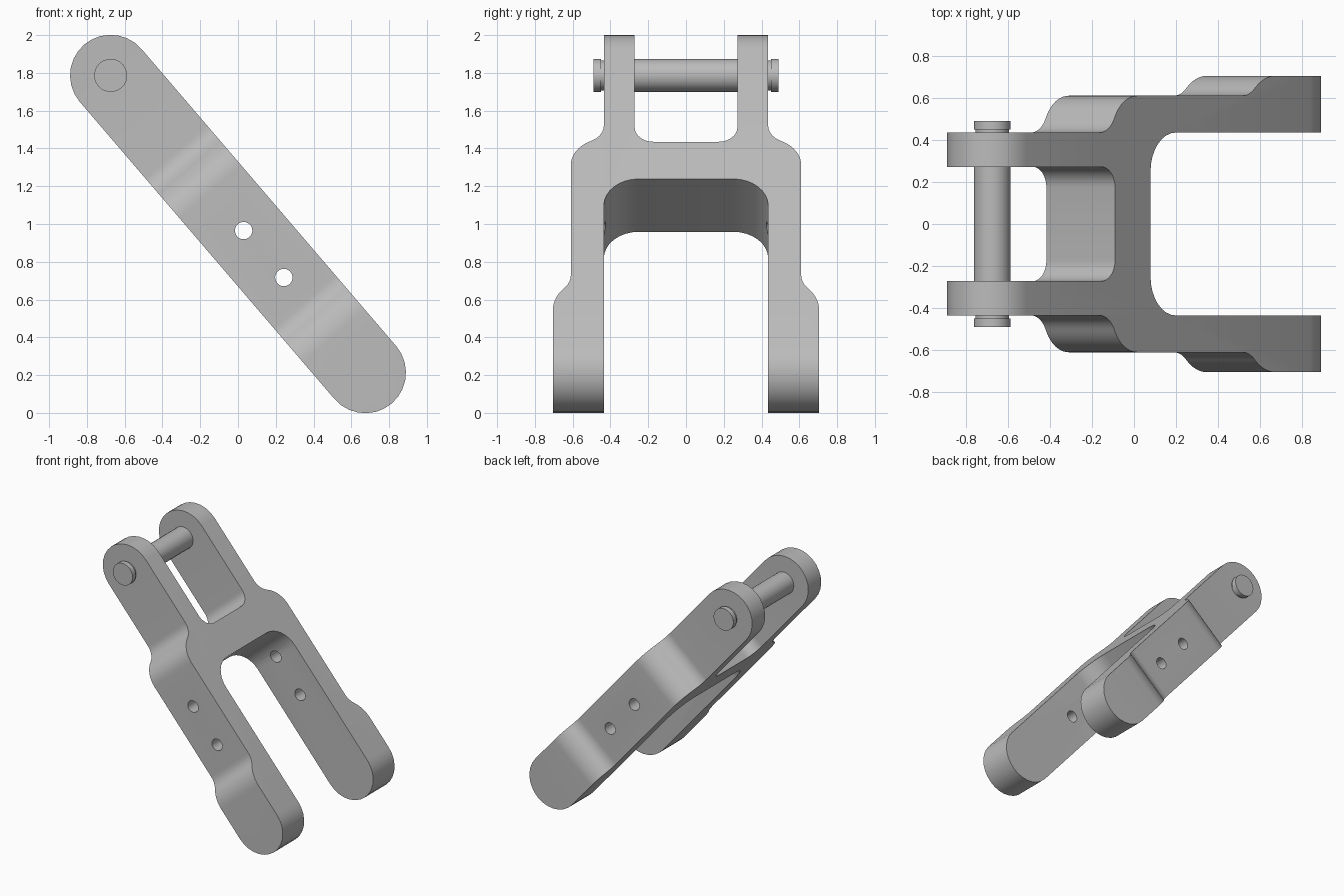
import bpy, bmesh, math
from mathutils import Vector, Matrix

old = bpy.data.objects.get("Cube")
if old:
    bpy.data.objects.remove(old, do_unlink=True)

TILT = math.radians(49.4)      # slope of the link in the xz plane
REACH, R = 1.036, 0.215        # end centres and end radius
PLACE = Matrix.Translation((0, 0, 1)) @ Matrix.Rotation(TILT, 4, 'Y')

steel = bpy.data.materials.new("grey steel")
steel.use_nodes = True
GREY = (0.5, 0.5, 0.5, 1)
steel.diffuse_color = GREY
steel.node_tree.nodes["Principled BSDF"].inputs["Base Color"].default_value = GREY


def fillet(corners, steps=8):
    """Round each corner (x, y, tangent length) of a closed outline with an arc."""
    out = []
    for i, (x, y, t) in enumerate(corners):
        p = Vector((x, y))
        if not t:
            out.append(p)
            continue
        a = (Vector(corners[i - 1][:2]) - p).normalized()
        b = (Vector(corners[(i + 1) % len(corners)][:2]) - p).normalized()
        half = a.angle(b) / 2
        centre = p + (a + b).normalized() * (t / math.cos(half))
        start, end = p + a * t - centre, p + b * t - centre
        sweep = start.angle(end)
        for k in range(steps + 1):
            f = k / steps
            arc = (start * math.sin((1 - f) * sweep) + end * math.sin(f * sweep)) / math.sin(sweep)
            out.append(centre + arc)
    return out


def extrude(name, points, direction):
    """Make a closed prism from 3D outline points."""
    bm = bmesh.new()
    face = bm.faces.new([bm.verts.new(p) for p in points])
    grown = bmesh.ops.extrude_face_region(bm, geom=[face])
    moved = [v for v in grown["geom"] if isinstance(v, bmesh.types.BMVert)]
    bmesh.ops.translate(bm, verts=moved, vec=direction)
    bmesh.ops.recalc_face_normals(bm, faces=bm.faces)
    return finish(name, bm)


def finish(name, bm):
    mesh = bpy.data.meshes.new(name)
    bm.to_mesh(mesh)
    bm.free()
    mesh.materials.append(steel)
    obj = bpy.data.objects.new(name, mesh)
    bpy.context.collection.objects.link(obj)
    obj.matrix_world = PLACE
    return obj


def select(obj):
    bpy.ops.object.select_all(action='DESELECT')
    obj.select_set(True)
    bpy.context.view_layer.objects.active = obj


def carve(obj, cutter, operation):
    cutter.hide_render = True
    select(obj)
    mod = obj.modifiers.new("carve", 'BOOLEAN')
    mod.operation, mod.object, mod.solver = operation, cutter, 'EXACT'
    bpy.ops.object.modifier_apply(modifier=mod.name)
    bpy.data.objects.remove(cutter, do_unlink=True)


def arc_points(u, radius, start, end, steps, y):
    return [(u + radius * math.cos(start + (end - start) * k / steps), y,
             radius * math.sin(start + (end - start) * k / steps)) for k in range(steps + 1)]


# Clevis plan: half outline from the upper slot floor, around the arm, to the lower slot
half = [(-0.389, 0.272, 0.1), (-1.4, 0.272, 0), (-1.4, 0.435, 0),
        (-0.432, 0.435, 0.07), (-0.336, 0.61, 0.11),
        (0.592, 0.61, 0.05), (0.70, 0.705, 0.085),
        (1.4, 0.705, 0), (1.4, 0.435, 0), (-0.13, 0.435, 0.185)]
outline = fillet(half + [(u, -y, t) for u, y, t in reversed(half)])
body = extrude("clevis_body", [(p.x, p.y, -0.3) for p in outline], (0, 0, 0.6))

# Rounded ends and flat upper and lower sides
quarter = math.pi / 2
capsule = (arc_points(REACH, R, -quarter, quarter, 14, -0.8)
           + arc_points(-REACH, R, quarter, 3 * quarter, 14, -0.8))
carve(body, extrude("end_cutter", capsule, (0, 1.6, 0)), 'INTERSECT')

# Bolt holes through both arms
for u in (0.046, 0.373):
    ring = arc_points(u, 0.046, 0, 2 * math.pi, 24, -0.9)[:-1]
    carve(body, extrude("hole_cutter", ring, (0, 1.8, 0)), 'DIFFERENCE')

# Cross pin with a shallow groove beside each head
bm = bmesh.new()
side = [(0.435, 0.0875), (0.435, 0.08), (0.45, 0.08), (0.45, 0.0875), (0.49, 0.0875)]
profile = [(-y, r) for y, r in reversed(side)] + side
rings = [[bm.verts.new(p) for p in arc_points(-REACH, r, 0, 2 * math.pi, 24, y)[:-1]]
         for y, r in profile]
for a, b in zip(rings, rings[1:]):
    for i in range(24):
        j = (i + 1) % 24
        bm.faces.new((a[i], a[j], b[j], b[i]))
bm.faces.new(rings[0])
bm.faces.new(rings[-1])
bmesh.ops.recalc_face_normals(bm, faces=bm.faces)
pin = finish("cross_pin", bm)

for obj in (body, pin):
    select(obj)
    bpy.ops.object.shade_smooth_by_angle(angle=math.radians(30))
